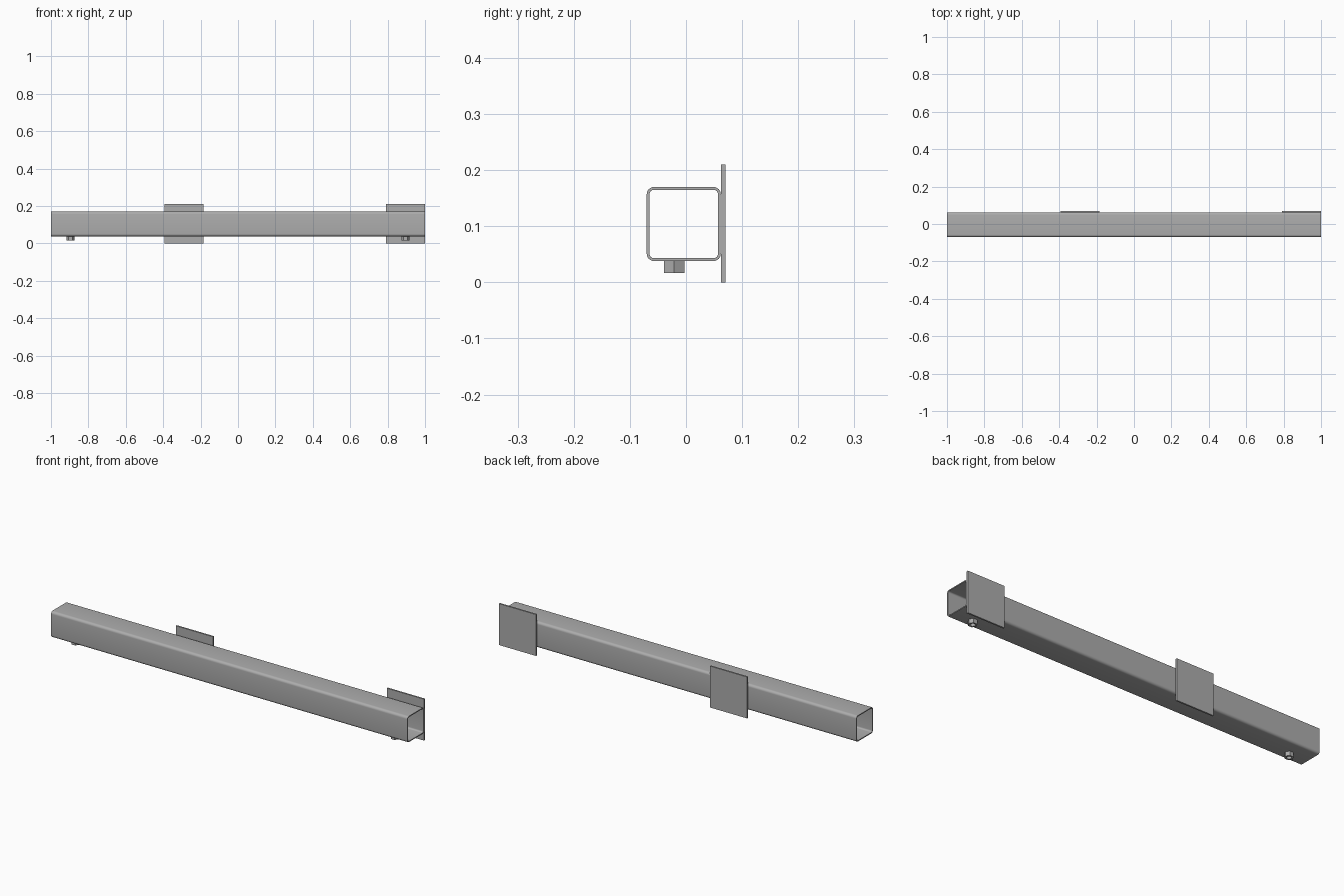
import bpy, bmesh, math
from mathutils import Matrix

cube = bpy.data.objects.get("Cube")
if cube:
    bpy.data.objects.remove(cube, do_unlink=True)

steel = bpy.data.materials.new("grey steel")
steel.use_nodes = True
GREY = (0.42, 0.42, 0.42, 1)
steel.diffuse_color = GREY
steel.node_tree.nodes["Principled BSDF"].inputs["Base Color"].default_value = GREY


def finish(name, bm, smooth=False):
    bmesh.ops.recalc_face_normals(bm, faces=bm.faces)
    mesh = bpy.data.meshes.new(name)
    bm.to_mesh(mesh)
    bm.free()
    mesh.materials.append(steel)
    ob = bpy.data.objects.new(name, mesh)
    bpy.context.collection.objects.link(ob)
    if smooth:
        bpy.ops.object.select_all(action="DESELECT")
        ob.select_set(True)
        bpy.context.view_layer.objects.active = ob
        bpy.ops.object.shade_smooth_by_angle(angle=math.radians(35))
    return ob


def rounded_square(half, radius, steps=6):
    pts = []
    for corner in range(4):
        mid = math.radians(45 + 90 * corner)
        cx = math.copysign(half - radius, math.cos(mid))
        cy = math.copysign(half - radius, math.sin(mid))
        for i in range(steps + 1):
            a = math.radians(90 * (corner + i / steps))
            pts.append((cx + radius * math.cos(a), cy + radius * math.sin(a)))
    return pts


def circle(radius, count, turn=0.0):
    return [(radius * math.cos(math.tau * i / count + turn),
             radius * math.sin(math.tau * i / count + turn)) for i in range(count)]


def hollow_prism(name, outer, inner, depth, matrix):
    """Extrude the ring between two loops of equal length along local z."""
    bm = bmesh.new()
    loops = [[bm.verts.new((x, y, z)) for x, y in pts]
             for pts, z in ((outer, -depth / 2), (outer, depth / 2),
                            (inner, depth / 2), (inner, -depth / 2))]
    n = len(outer)
    for k in range(4):
        a, b = loops[k], loops[(k + 1) % 4]
        for i in range(n):
            j = (i + 1) % n
            bm.faces.new((a[i], a[j], b[j], b[i]))
    bm.transform(matrix)
    return finish(name, bm, True)


# Square tube running along x
TUBE_Y, TUBE_Z, HALF, WALL = -0.004, 0.104, 0.066, 0.005
along_x = Matrix.Translation((0, TUBE_Y, TUBE_Z)) @ Matrix.Rotation(math.pi / 2, 4, "Y")
hollow_prism("square_tube", rounded_square(HALF, 0.013),
             rounded_square(HALF - WALL, 0.008), 2.0, along_x)

# Flat mounting plates on the back
for name, x in (("middle_plate", -0.288), ("end_plate", 0.896)):
    bm = bmesh.new()
    bmesh.ops.create_cube(bm, size=1, matrix=Matrix.Translation((x, 0.066, 0.105))
                          @ Matrix.Diagonal((0.208, 0.008, 0.21, 1)))
    finish(name, bm)

# Hexagonal nuts under the tube, corners pointing along x
NUT_R, SIDES = 0.0212, 24
hexagon = []
for i in range(SIDES):
    a = math.tau * i / SIDES
    off = (a % (math.pi / 3)) - math.pi / 6
    r = NUT_R * math.cos(math.pi / 6) / math.cos(off)
    hexagon.append((r * math.cos(a), r * math.sin(a)))
for name, x in (("right_nut", -0.896), ("left_nut", 0.896)):
    hollow_prism(name, hexagon, circle(0.0115, SIDES), 0.022,
                 Matrix.Translation((x, -0.021, 0.0275)))
